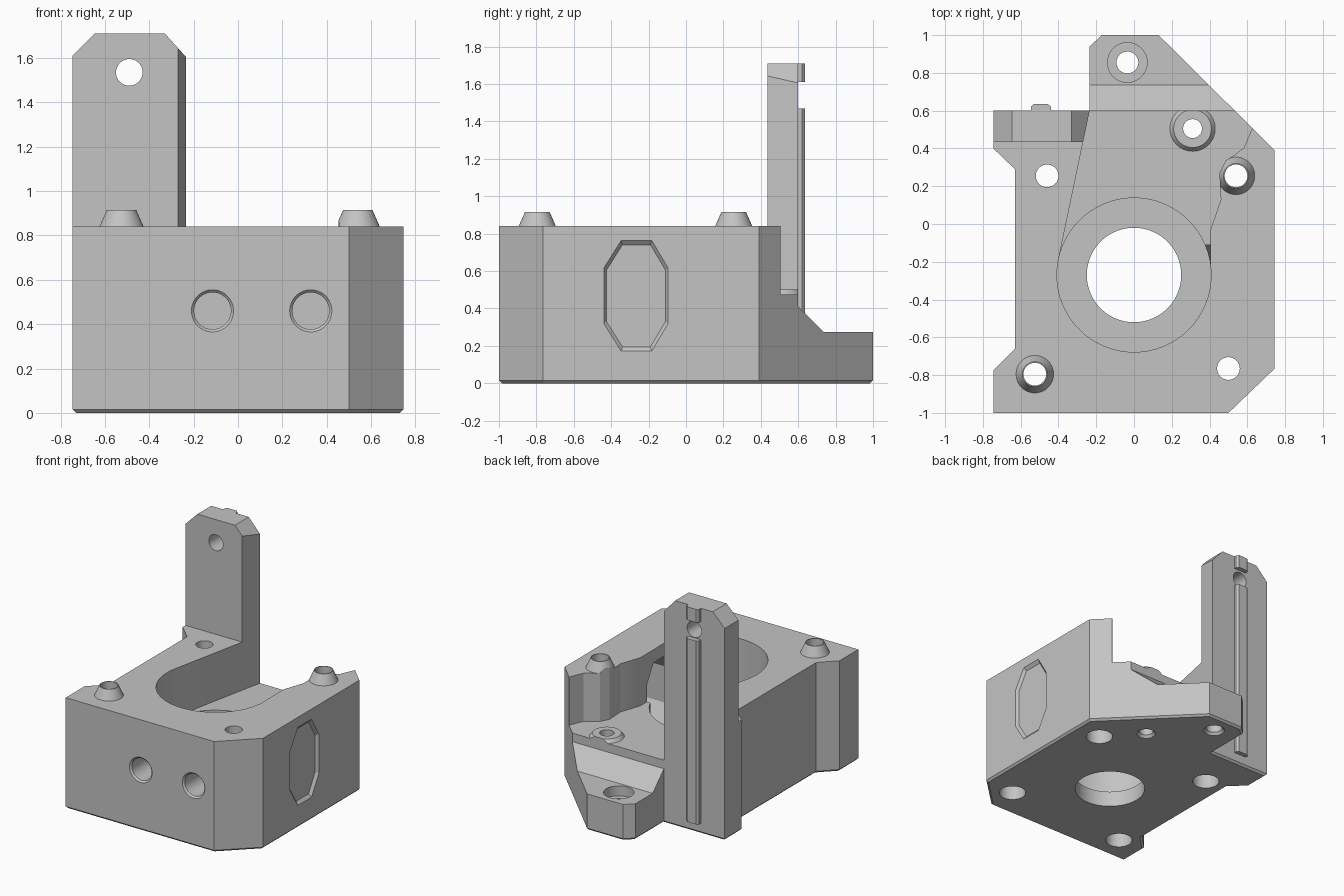
import bpy, bmesh, math
from mathutils import Vector, Matrix

if "Cube" in bpy.data.objects:
    bpy.data.objects.remove(bpy.data.objects["Cube"])

grey = bpy.data.materials.new("plain grey")
grey.diffuse_color = (0.55, 0.55, 0.55, 1)
grey.use_nodes = True
grey.node_tree.nodes["Principled BSDF"].inputs["Base Color"].default_value = grey.diffuse_color


def finish(name, bm):
    bmesh.ops.recalc_face_normals(bm, faces=bm.faces[:])
    me = bpy.data.meshes.new(name)
    bm.to_mesh(me)
    bm.free()
    me.materials.append(grey)
    ob = bpy.data.objects.new(name, me)
    bpy.context.collection.objects.link(ob)
    return ob


def prism(name, pts, axis, a, b, end_scale=1.0, bevel=0.0):
    """Extrude a 2D profile along an axis, optionally growing at the far end."""
    place = {'x': lambda u, v, w: (w, u, v),
             'y': lambda u, v, w: (u, w, v),
             'z': lambda u, v, w: (u, v, w)}[axis]
    cu = (min(p[0] for p in pts) + max(p[0] for p in pts)) / 2
    cv = (min(p[1] for p in pts) + max(p[1] for p in pts)) / 2
    bm = bmesh.new()
    lo = [bm.verts.new(place(u, v, a)) for u, v in pts]
    hi = [bm.verts.new(place(cu + (u - cu) * end_scale, cv + (v - cv) * end_scale, b))
          for u, v in pts]
    bottom = bm.faces.new(lo)
    bm.faces.new(hi)
    n = len(pts)
    for i in range(n):
        bm.faces.new((lo[i], lo[(i + 1) % n], hi[(i + 1) % n], hi[i]))
    if bevel:
        bmesh.ops.recalc_face_normals(bm, faces=bm.faces[:])
        bmesh.ops.bevel(bm, geom=bottom.edges[:], offset=bevel, segments=1, affect='EDGES')
    return finish(name, bm)


def cone(name, start, axis, length, r1, r2=None):
    """Cylinder or cone frustum running from start along an axis."""
    d = Vector({'y': (0, 1, 0), 'z': (0, 0, 1)}[axis])
    m = Matrix.Translation(Vector(start) + d * length / 2) @ d.to_track_quat('Z', 'Y').to_matrix().to_4x4()
    bm = bmesh.new()
    bmesh.ops.create_cone(bm, cap_ends=True, segments=64, radius1=r1,
                          radius2=r1 if r2 is None else r2, depth=length, matrix=m)
    return finish(name, bm)


def combine(target, tool, op='DIFFERENCE'):
    mod = target.modifiers.new("combine", 'BOOLEAN')
    mod.object, mod.operation, mod.solver = tool, op, 'EXACT'
    bpy.context.view_layer.objects.active = target
    bpy.ops.object.modifier_apply(modifier=mod.name)
    bpy.data.objects.remove(tool, do_unlink=True)


# Housing blank, full tower height, with chamfered bottom rim
outline = [(-.745, -1), (.5, -1), (.745, -.765), (.745, .39), (.13, 1), (-.17, 1),
           (-.235, .94), (-.235, .6), (-.745, .6), (-.745, .4), (-.63, .29),
           (-.63, -.66), (-.745, -.775)]
body = prism("housing", outline, 'z', 0, 1.71, bevel=.015)

# Clear everything above the deck except the tower
combine(body, prism("deck_cut", [(-1, -1.2), (1, -1.2), (1, 1.2), (-.2, 1.2),
                                 (-.2, .435), (-1, .435)], 'z', .84, 2))

# Locating bosses on the deck
BOSSES = [(-.525, -.795), (.54, .255)]
for x, y in BOSSES:
    combine(body, cone("locating_boss", (x, y, .8), 'z', .115, .117, .066), 'UNION')

# Rear pocket with its irregular side walls
combine(body, prism("pocket_cut", [(-.402, -.2), (-.235, .6), (-.235, 1.2), (1, 1.2), (1, .505),
                                   (.625, .505), (.58, .4), (.485, .335), (.452, .27), (.46, .13),
                                   (.405, -.03), (.405, -.27), (-.38, -.27)], 'z', .475, 2))
# Sloped step down to the rear foot
combine(body, prism("step_cut", [(.6, .41), (.735, .275), (1.2, .275), (1.2, 2), (.6, 2)],
                    'x', -1, 1))
# Round chamber and bottom opening
combine(body, cone("chamber_cut", (0, -.27, .12), 'z', 1, .408))
combine(body, cone("bottom_opening_cut", (0, -.27, -.1), 'z', .4, .25))

# Tower top corners
combine(body, prism("corner_cut", [(-.9, 1.455), (-.54, 1.815), (-.9, 1.815)], 'y', .3, .8))
combine(body, prism("corner_cut", [(-.10, 1.456), (-.10, 1.82), (-.429, 1.82)], 'y', .3, .8))

# Rear rib on the tower, with a short stub above the hole
rib = [(-.545, .58), (-.545, .62), (-.53, .635), (-.455, .635), (-.44, .62), (-.44, .58)]
for z0, z1 in ((.08, 1.47), (1.61, 1.71)):
    combine(body, prism("tower_rib", rib, 'z', z0, z1), 'UNION')
combine(body, cone("tower_hole_cut", (-.49, .3, 1.535), 'y', .6, .06))

# Raised seat on the pocket floor, trimmed flush with the step
seat = cone("floor_seat", (.31, .505, .45), 'z', .05, .14, .1)
combine(seat, prism("seat_trim", [(0, .6), (.6, .6), (.6, .8), (0, .8)], 'z', .3, .7))
combine(body, seat, 'UNION')

# Vertical screw holes with counterbores from below
for x, y in BOSSES + [(-.46, .255), (.5, -.765)]:
    combine(body, cone("screw_cut", (x, y, -.1), 'z', 1.2, .06))
    combine(body, cone("counterbore_cut", (x, y, -.1), 'z', .22, .095))
for x, y, r in ((.31, .505, .05), (-.035, .855, .058)):
    combine(body, cone("screw_cut", (x, y, -.1), 'z', 1, r))
    combine(body, cone("countersink_cut", (x, y, -.01), 'z', .03, r + .025, r))
combine(body, cone("foot_counterbore_cut", (-.035, .855, .2), 'z', .3, .105))

# Front bores with chamfered rims
for x in (-.115, .328):
    combine(body, cone("front_bore_cut", (x, -1.1, .46), 'y', .4, .083))
    combine(body, cone("bore_rim_cut", (x, -1.01, .46), 'y', .025, .105, .08))

# Eight-sided side window with chamfered rim
window = [(-.34, .195), (-.19, .195), (-.11, .33), (-.11, .605),
          (-.19, .74), (-.34, .74), (-.425, .605), (-.425, .33)]
combine(body, prism("window_cut", window, 'x', .15, .9))
combine(body, prism("window_rim_cut", window, 'x', .725, .755, end_scale=1.13))

# Smooth round surfaces, keep edges crisp
bpy.ops.object.select_all(action='DESELECT')
body.select_set(True)
bpy.context.view_layer.objects.active = body
bpy.ops.object.shade_smooth_by_angle(angle=math.radians(20))
